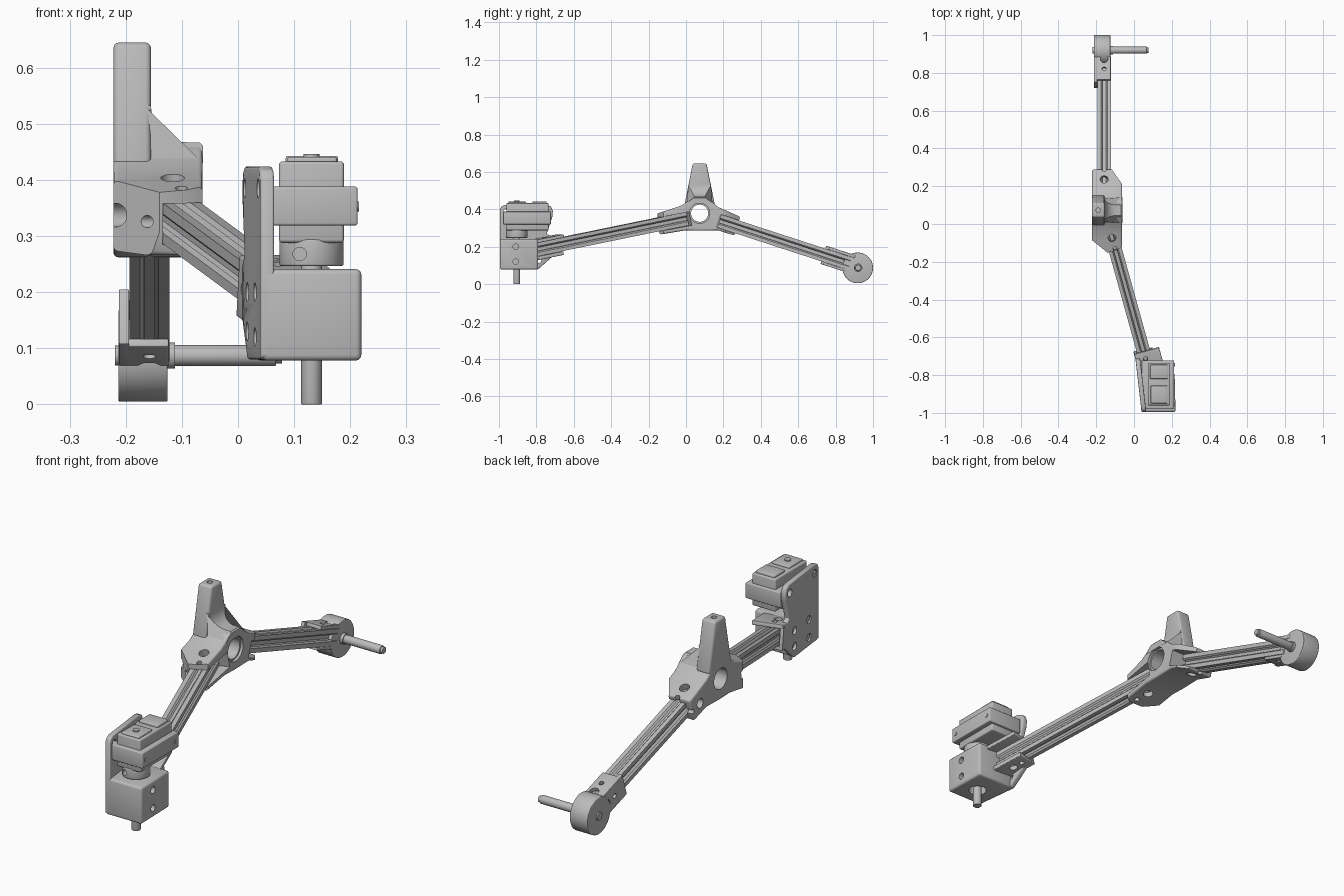
import bpy, bmesh, math
from mathutils import Matrix, Vector

cube = bpy.data.objects.get("Cube")
if cube:
    bpy.data.objects.remove(cube)

grey = bpy.data.materials.new("plain grey")
grey.use_nodes = True
grey.diffuse_color = (0.5, 0.5, 0.5, 1)
grey.node_tree.nodes["Principled BSDF"].inputs["Base Color"].default_value = (0.5, 0.5, 0.5, 1)
parts = []
I = Matrix.Identity(4)


def apply_mod(o, mod):
    bpy.context.view_layer.objects.active = o
    bpy.ops.object.modifier_apply(modifier=mod.name)


def finish(name, bm, mat=I, bevel=0):
    bmesh.ops.recalc_face_normals(bm, faces=bm.faces)
    me = bpy.data.meshes.new(name)
    bm.transform(mat)
    bm.to_mesh(me)
    bm.free()
    o = bpy.data.objects.new(name, me)
    bpy.context.collection.objects.link(o)
    me.materials.append(grey)
    parts.append(o)
    if bevel:
        m = o.modifiers.new("bevel", 'BEVEL')
        m.width, m.segments, m.angle_limit = bevel, 3, math.radians(40)
        apply_mod(o, m)
    return o


def prism(name, pts, lo, hi, axis='X', mat=I, bevel=0):
    """Extrude a 2D outline along an axis."""
    place = {'X': lambda a, b, c: (c, a, b), 'Y': lambda a, b, c: (a, c, b),
             'Z': lambda a, b, c: (a, b, c)}[axis]
    bm = bmesh.new()
    rings = [[bm.verts.new(place(a, b, c)) for a, b in pts] for c in (lo, hi)]
    n = len(pts)
    bm.faces.new(rings[0])
    bm.faces.new(rings[1])
    for i in range(n):
        j = (i + 1) % n
        bm.faces.new((rings[0][i], rings[0][j], rings[1][j], rings[1][i]))
    return finish(name, bm, mat, bevel)


def box(name, x, y, z, mat=I, bevel=0):
    return prism(name, [(x[0], y[0]), (x[1], y[0]), (x[1], y[1]), (x[0], y[1])],
                 z[0], z[1], 'Z', mat, bevel)


def arc(a, b, r, start, end, n):
    return [(a + r * math.cos(math.radians(start + (end - start) * i / n)),
             b + r * math.sin(math.radians(start + (end - start) * i / n))) for i in range(n + 1)]


def rod(name, a, b, r, lo, hi, axis='X', mat=I, bevel=0):
    return prism(name, arc(a, b, r, 0, 352.5, 47), lo, hi, axis, mat, bevel)


def cut(o, *tools, op='DIFFERENCE'):
    for t in tools:
        m = o.modifiers.new("cut", 'BOOLEAN')
        m.operation, m.solver, m.object = op, 'EXACT', t
        apply_mod(o, m)


def drop(*tools):
    for t in tools:
        parts.remove(t)
        bpy.data.objects.remove(t)


# Frames that run along the two beams: local y is the beam, z is up
def frame(a, b):
    d = (b - a).normalized()
    side = d.cross(Vector((0, 0, 1))).normalized()
    m = Matrix((side, d, side.cross(d))).transposed().to_4x4()
    return Matrix.Translation(a) @ m, (b - a).length


front, front_len = frame(Vector((-.137, 0, .35)), Vector((.088, -.81, .184)))
rear, rear_len = frame(Vector((-.158, .178, .337)), Vector((-.158, .875, .11)))
H = .0355

# Slotted beams
quarter = [(-1, 1), (-.47, 1), (-.27, .8), (-.52, .8), (-.52, .72), (-.25, .45),
           (.25, .45), (.52, .72), (.52, .8), (.27, .8), (.47, 1)]
outline = []
for k in range(4):
    c, s = [(1, 0), (0, -1), (-1, 0), (0, 1)][k]
    outline += [(H * (x * c - y * s), H * (x * s + y * c)) for x, y in quarter]
prism("front_beam", outline, 0, front_len, 'Y', front)
prism("rear_beam", outline, 0, rear_len, 'Y', rear)


# Bolt holes through the plates around a beam; inner side faces -x
def drills(mat, sgn, spots):
    out = []
    for t, r in spots:
        out.append(rod("drill", 0, t, r, -.12, .12, 'Z', mat))
        out.append(rod("drill", t, 0, r, *sorted((0, -sgn * .12)), 'X', mat))
    return out


front_hub_holes = drills(front, -1, [(.065, .021), (.125, .011)])
rear_hub_holes = drills(rear, 1, [(.041, .021), (.097, .011)])

# Central hub: side outline trimmed by a plan outline
hy, hz = .073, .379
side = ([(-.165, .352), (-.158, .376), (-.03, .418)] + arc(hy, hz, .088, 130, 50, 12)
        + [(.172, .412), (.29, .36), (.258, .26), (.17, .288), (.073, .286), (0, .288), (-.14, .265)])
hub = prism("hub", side, -.222, -.063, 'X', bevel=.008)
plan = prism("plan", [(-.223, -.085), (-.14, -.152), (-.09, -.138), (-.062, -.12),
                      (-.062, .21), (-.115, .285), (-.125, .31), (-.223, .31)], .2, .6, 'Z')
slots = [box("slot", (-.25, .037), (-.003, .35), (-.0365, .0365), front),
         box("slot", (-.037, .25), (-.003, .35), (-.0365, .0365), rear)]
cut(hub, plan, op='INTERSECT')
bore = rod("bore", hy, hz, .046, -.3, .1)
bore_rim = rod("bore_rim", hy, hz, .054, -.075, .1)
cut(hub, *slots, bore_rim, bore, *front_hub_holes, *rear_hub_holes)
drop(plan, *slots, *front_hub_holes, *rear_hub_holes)


# Mast: tapered post with a filleted foot running onto the hub
def tapered(name, pts, half, bevel):
    bm = bmesh.new()
    rings = [[bm.verts.new((x, hy + s * half(z), z)) for x, z in pts] for s in (-1, 1)]
    bm.faces.new(rings[0])
    bm.faces.new(rings[1])
    for i in range(len(pts)):
        j = (i + 1) % len(pts)
        bm.faces.new((rings[0][i], rings[0][j], rings[1][j], rings[1][i]))
    return finish(name, bm, bevel=bevel)


mast = tapered("mast", [(-.222, .425), (-.222, .645), (-.155, .645), (-.155, .425)],
               lambda z: .037 + (.645 - z) * .2, .01)
screw_hole = rod("screw_hole", -.19, hy, .012, .6, .7, 'Z')
cut(mast, screw_hole, bore)
tapered("mast_fillet", [(-.17, .43), (-.17, .535)] + arc(-.09, .532, .065, 180, 270, 10)
        + [(-.068, .467), (-.062, .461), (-.062, .43)],
        lambda z: .06 if z > .53 else .028 + max(0, z - .467) * .5 + max(0, .467 - z) * 1.1, 0)
drop(screw_hole, bore, bore_rim)

# Rear fitting: round end, clamp plates and axle
rod("rear_end_disc", .918, .087, .082, -.213, -.1255, bevel=.003)
rear_holes = drills(rear, 1, [(.66, .011), (.715, .02)])
for name, x, y, z in [("rear_clamp_top", (-.054, .034), (.60, .75), (.036, .052)),
                      ("rear_clamp_bottom", (-.054, .034), (.60, .72), (-.05, -.036)),
                      ("rear_clamp_wall", (-.054, -.036), (.585, .75), (-.05, .052))]:
    cut(box(name, x, y, z, rear, .002), *rear_holes)
drop(*rear_holes)
rod("rear_axle", .92, .087, .0185, -.14, .068, bevel=.002)
rod("rear_axle_tip", .92, .087, .014, .06, .078)
rod("rear_axle_collar", .92, .087, .023, -.13, -.112)
rod("rear_axle_head", .92, .087, .018, -.219, -.2)

# Front gearbox block
block = prism("front_block", [(.043, -.995), (.22, -.995), (.215, -.79), (.03, -.79)],
              .078, .241, 'Z', bevel=.01)
tools = [rod("drill", -.91, z, .015, .19, .3) for z in (.12, .2)]
tools.append(rod("drill", .13, -.905, .038, 0, .12, 'Z'))
cut(block, *tools)
drop(*tools)

# Clamp plates holding the outer end of the front beam
front_holes = drills(front, -1, [(.745, .011), (.79, .018)])
for name, x, y, z in [("front_clamp_top", (-.085, .05), (.705, .86), (.036, .054)),
                      ("front_clamp_bottom", (-.05, .05), (.715, .86), (-.056, -.036)),
                      ("front_clamp_wall", (.036, .052), (.71, .86), (-.056, .054))]:
    cut(box(name, x, y, z, front, .003), *front_holes)
drop(*front_holes)

# Tall side plate behind the motor, slightly toed in
plate = prism("motor_side_plate",
              [(-.995, .085), (-.995, .40), (-.985, .417), (-.965, .424), (-.745, .424),
               (-.722, .415), (-.712, .39), (-.715, .36), (-.745, .27), (-.70, .24),
               (-.70, .16), (-.79, .08), (-.985, .08)], 0, .025, 'X', bevel=.005)
tools = [rod("drill", y, z, .017, -.1, .1)
         for y, z in [(-.96, .385), (-.75, .385), (-.91, .2), (-.91, .12), (-.79, .2), (-.79, .13)]]
cut(plate, *tools)
drop(*tools)
for v in plate.data.vertices:
    v.co.x += .006 + (-.70 - v.co.y) * .115

# Motor: body, mounting band, caps, coupling and shafts
mx, my = .131, -.905
box("motor_body", (.073, .189), (-.96, -.735), (.288, .433), bevel=.006)
box("motor_band", (.04, .213), (-.978, -.722), (.319, .388), bevel=.004)
box("motor_front_cap", (.088, .176), (-.95, -.855), (.42, .441), bevel=.004)
box("motor_rear_cap", (.085, .178), (-.82, -.745), (.42, .443), bevel=.004)
rod("motor_top_stub", mx, my, .014, .43, .446, 'Z')
coupling = rod("motor_coupling", mx, my, .057, .247, .294, 'Z', bevel=.003)
tool = rod("drill", .11, .268, .012, -1, -.92, 'Y')
cut(coupling, tool)
drop(tool)
rod("output_shaft", mx, my, .0185, 0, .26, 'Z', bevel=.002)
for y in (-.955, -.745):
    rod("band_screw", y, .353, .009, .20, .216)

# Smooth the round faces, keep hard edges
bpy.ops.object.select_all(action='DESELECT')
for o in parts:
    o.select_set(True)
bpy.context.view_layer.objects.active = parts[0]
bpy.ops.object.shade_smooth_by_angle(angle=math.radians(35))
